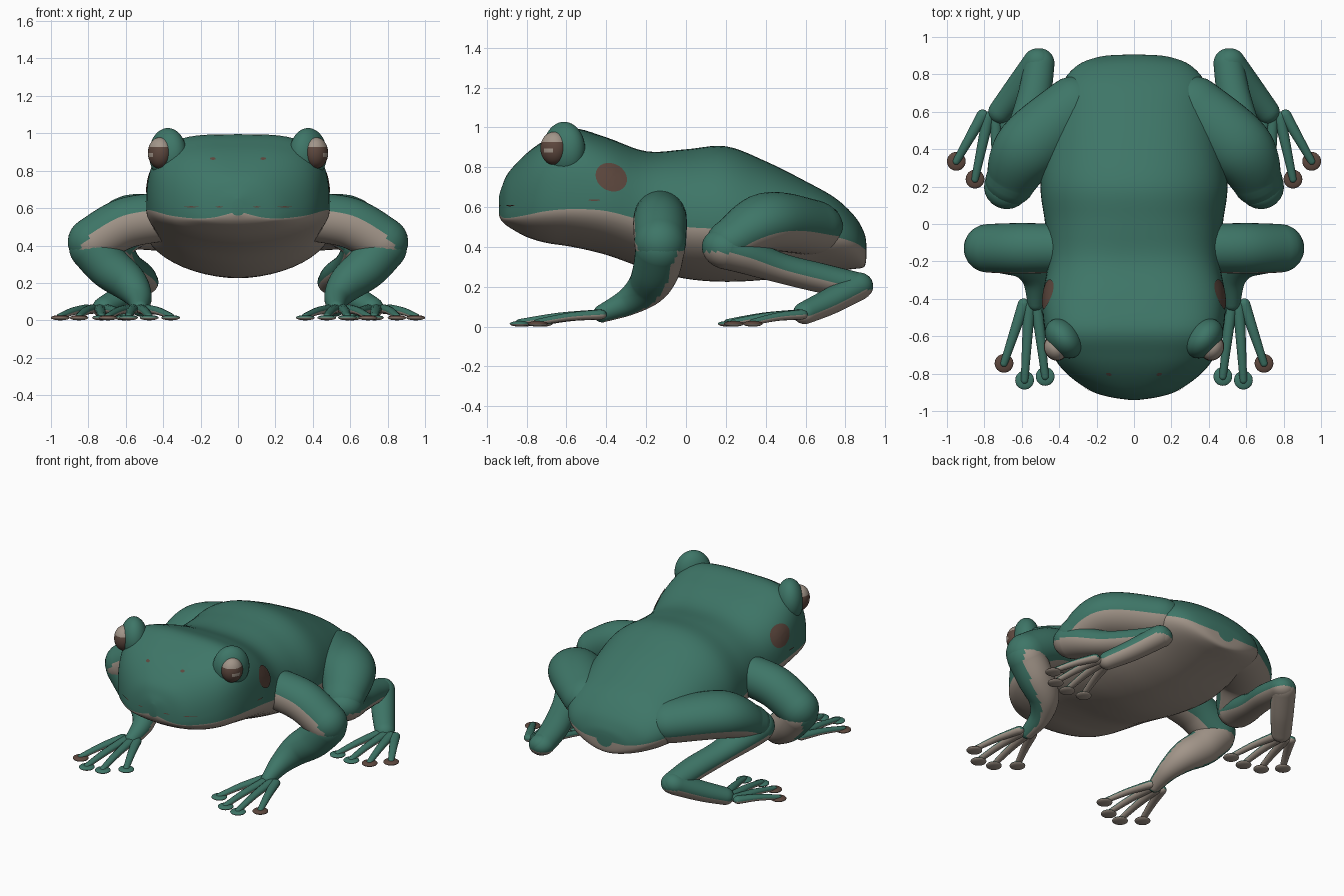
import bpy, bmesh, math
from mathutils import Vector, Matrix
from mathutils.bvhtree import BVHTree

cube = bpy.data.objects.get("Cube")
if cube:
    bpy.data.objects.remove(cube, do_unlink=True)


def material(name, rgb):
    m = bpy.data.materials.new(name)
    m.use_nodes = True
    colour = (*rgb, 1)
    m.diffuse_color = colour
    m.node_tree.nodes["Principled BSDF"].inputs["Base Color"].default_value = colour
    return m


MATS = [material("skin_green", (.048, .18, .136)),
        material("belly_beige", (.36, .3, .25)),
        material("dark_brown", (.11, .064, .048))]
GREEN, BEIGE, BROWN = range(3)


def finish(name, bm, rule=None):
    """Turn a bmesh into a smooth object; rule(face) picks its colour."""
    bmesh.ops.recalc_face_normals(bm, faces=bm.faces)
    bm.normal_update()
    for f in bm.faces:
        f.smooth = True
        if rule:
            f.material_index = rule(f)
    mesh = bpy.data.meshes.new(name)
    bm.to_mesh(mesh)
    bm.free()
    for m in MATS:
        mesh.materials.append(m)
    obj = bpy.data.objects.new(name, mesh)
    bpy.context.collection.objects.link(obj)


def spline(points, steps):
    """Catmull-Rom samples through points of any dimension."""
    p = [Vector(q) for q in points]
    p = [p[0]] + p + [p[-1]]
    out = []
    for a, b, c, d in zip(p, p[1:], p[2:], p[3:]):
        for k in range(steps):
            t = k / steps
            out.append((b * 2 + (c - a) * t + (a * 2 - b * 5 + c * 4 - d) * t ** 2
                        + (b * 3 - a - c * 3 + d) * t ** 3) / 2)
    return out + [p[-1]]


def loft(bm, rings):
    """Skin closed rings; returns the faces with their index round the ring."""
    rows = [[bm.verts.new(v) for v in ring] for ring in rings]
    n = len(rows[0])
    made = []
    for r, q in zip(rows, rows[1:]):
        for j in range(n):
            k = (j + 1) % n
            made.append((bm.faces.new((r[j], r[k], q[k], q[j])), j))
    bm.faces.new(rows[0])
    bm.faces.new(rows[-1])
    return made


def facing(direction, limit, s):
    """Beige on faces turned towards a direction, green elsewhere."""
    d = Vector((direction[0] * s, direction[1], direction[2])).normalized()
    return lambda f: BEIGE if f.normal.dot(d) > limit else GREEN


def limb(name, points, s, rule, squash=1, sides=40, steps=8):
    """Round-ended tube through (x, y, z, radius) points."""
    path = [(v.xyz, v.w) for v in spline(points, steps)]
    t0 = (path[1][0] - path[0][0]).normalized()
    t1 = (path[-1][0] - path[-2][0]).normalized()
    caps = [math.radians(a) for a in (8, 20, 33, 47, 61, 75)]
    (p0, r0), (p1, r1) = path[0], path[-1]
    start = [(p0 - t0 * r0 * math.cos(a), r0 * math.sin(a)) for a in caps]
    end = [(p1 + t1 * r1 * math.cos(a), r1 * math.sin(a)) for a in reversed(caps)]
    path = start + path + end
    rings = []
    for i, (p, r) in enumerate(path):
        t = (path[min(i + 1, len(path) - 1)][0] - path[max(i - 1, 0)][0]).normalized()
        side = t.cross(Vector((0, 0, 1))).normalized()
        up = side.cross(t)
        ring = []
        for j in range(sides):
            a = math.tau * j / sides
            v = p + side * r * math.cos(a) + up * r * squash * math.sin(a)
            ring.append((v.x * s, v.y, v.z))
        rings.append(ring)
    bm = bmesh.new()
    loft(bm, rings)
    finish(name, bm, rule)


def ellipsoid(name, centre, radii, rule=None, turn=0):
    bm = bmesh.new()
    bmesh.ops.create_uvsphere(bm, u_segments=32, v_segments=24, radius=1)
    bm.transform(Matrix.Translation(centre) @ Matrix.Rotation(turn, 4, "Z")
                 @ Matrix.Diagonal((*radii, 1)))
    finish(name, bm, rule)


# Body and head: sections of y, half width, bottom, colour line, top, boxiness
SECTIONS = [
    (-.94, .03, .56, .575, .65, 2), (-.925, .13, .53, .55, .7, 2.2),
    (-.89, .235, .5, .545, .775, 2.5), (-.8, .36, .45, .56, .87, 3),
    (-.7, .435, .42, .58, .94, 3.4), (-.57, .477, .4, .59, .995, 3.6),
    (-.4, .49, .36, .58, .95, 3.1), (-.2, .46, .29, .53, .88, 2.6),
    (0, .475, .24, .5, .89, 2.3), (.2, .5, .225, .49, .905, 2.2),
    (.4, .47, .235, .48, .83, 2.2), (.6, .42, .26, .47, .73, 2.2),
    (.75, .385, .28, .45, .645, 2.2), (.85, .3, .29, .42, .55, 2.2),
    (.895, .18, .3, .39, .47, 2), (.905, .06, .34, .385, .42, 2)]
UPPER, LOWER = 36, 24


def section_ring(sec):
    y, w, low, mid, top, n = sec
    ring = []
    for j in range(UPPER + LOWER):
        above = j < UPPER
        a = math.pi * (j / UPPER if above else 1 + (j - UPPER) / LOWER)
        e = 2 / n if above else 1.08
        c, q = math.cos(a), math.sin(a)
        x = math.copysign(abs(c) ** e, c) * w
        z = mid + abs(q) ** e * (top - mid if above else low - mid)
        ring.append((x, y, z))
    return ring


bm = bmesh.new()
for face, j in loft(bm, [section_ring(s) for s in spline(SECTIONS, 5)]):
    face.material_index = GREEN if j < UPPER else BEIGE
bm.normal_update()
SKIN = BVHTree.FromBMesh(bm)
finish("body", bm)


def marking(name, centre, u, v, ray, ru, rv):
    """Thin oval plate laid on the skin, found by casting rays at the body."""
    centre, u, v, ray = (Vector(k) for k in (centre, u, v, ray))
    bm = bmesh.new()
    rows = []
    for k in (.05, .4, .7, 1):
        row = []
        for j in range(28):
            a = math.tau * j / 28
            o = centre + (u * ru * math.cos(a) + v * rv * math.sin(a)) * k
            hit = SKIN.ray_cast(o, ray)[0]
            row.append(bm.verts.new((hit or o) - ray * .005))
        rows.append(row)
    for r, q in zip(rows, rows[1:]):
        for j in range(28):
            bm.faces.new((r[j - 1], r[j], q[j], q[j - 1]))
    bm.faces.new(rows[0])
    finish(name, bm, lambda f: BROWN)


def digits(name, bases, tips, s, brown):
    """Thin fingers or toes with round pads."""
    for i, (b, t) in enumerate(zip(bases, tips)):
        base, tip = Vector((*b, .06)), Vector((*t, .022))
        middle = base.lerp(tip, .5) + Vector((0, 0, .008))
        limb(f"{name}_{i + 1}", [(*base, .032), (*middle, .026), (*tip, .02)],
             s, facing((0, 0, -1), .2, s), .8, 12, 4)
        top = BROWN if i in brown else GREEN
        ellipsoid(f"{name}_pad_{i + 1}", (t[0] * s, t[1], .014), (.05, .05, .014),
                  lambda f: top if f.normal.z > 0 else BEIGE)


for s, tag in ((1, "left"), (-1, "right")):
    # Eyes: raised lids, brown balls with a pale upper band and pupil bar
    ellipsoid(tag + "_eyelid", (.375 * s, -.612, .888), (.087, .118, .14), turn=-.7 * s)
    eye = Vector((.418 * s, -.663, .895))
    look = Vector((.85 * s, -.5, 0))

    def eye_rule(f):
        d = f.calc_center_median() - eye
        bar = abs(d.z + .008) < .011 and d.normalized().dot(look) > .86
        return BEIGE if d.z > .036 or bar else BROWN
    ellipsoid(tag + "_eye", eye, (.062, .07, .083), eye_rule, turn=-.5 * s)

    # Painted marks: ear, nostril and mouth
    inward, back = (-s, 0, 0), (0, 1, 0)
    marking(tag + "_ear", (s, -.375, .75), (0, .87, -.5), (0, .5, .87), inward, .082, .068)
    marking(tag + "_nostril", (.134 * s, -2, .865), (1, 0, 0), (0, 0, 1), back, .015, .007)
    for x, w in ((.1, .02), (.25, .04)):
        marking(tag + "_mouth_line", (x * s, -2, .607), (1, 0, 0), (0, 0, 1), back, w, .003)
    marking(tag + "_mouth_corner", (s, -.46, .635), (0, 1, 0), (0, 0, 1), inward, .03, .004)

    # Front leg
    limb(tag + "_upper_arm", [(.38, -.13, .555, .13), (.6, -.13, .52, .135),
                              (.78, -.13, .42, .13)], s, facing((-.6, -.6, -.7), .32, s))
    limb(tag + "_forearm", [(.78, -.13, .39, .124), (.69, -.15, .285, .117),
                            (.585, -.195, .2, .1), (.53, -.29, .125, .07),
                            (.525, -.42, .066, .045)], s, facing((-.45, .8, -.4), .35, s))
    digits(tag + "_finger", [(.49, -.42), (.52, -.44), (.56, -.44), (.59, -.43)],
           [(.36, -.72), (.475, -.815), (.585, -.835), (.695, -.745)], s, (3,))

    # Hind leg
    limb(tag + "_thigh", [(.32, .62, .5, .17), (.565, .405, .525, .18),
                          (.66, .23, .435, .135)], s, facing((0, .2, -1), .5, s), .82)
    limb(tag + "_shank", [(.68, .2, .39, .122), (.66, .29, .36, .112),
                          (.6, .47, .295, .09), (.535, .68, .243, .088),
                          (.505, .86, .205, .08)], s, facing((.1, 0, -1), .32, s), .84)
    limb(tag + "_heel", [(.515, .86, .2, .08), (.62, .72, .125, .074),
                         (.715, .6, .07, .064)], s, facing((.1, 0, -1), .3, s), .88)
    digits(tag + "_toe", [(.7, .56), (.74, .56), (.78, .57), (.81, .58)],
           [(.61, .23), (.73, .21), (.85, .24), (.95, .335)], s, (2, 3))
